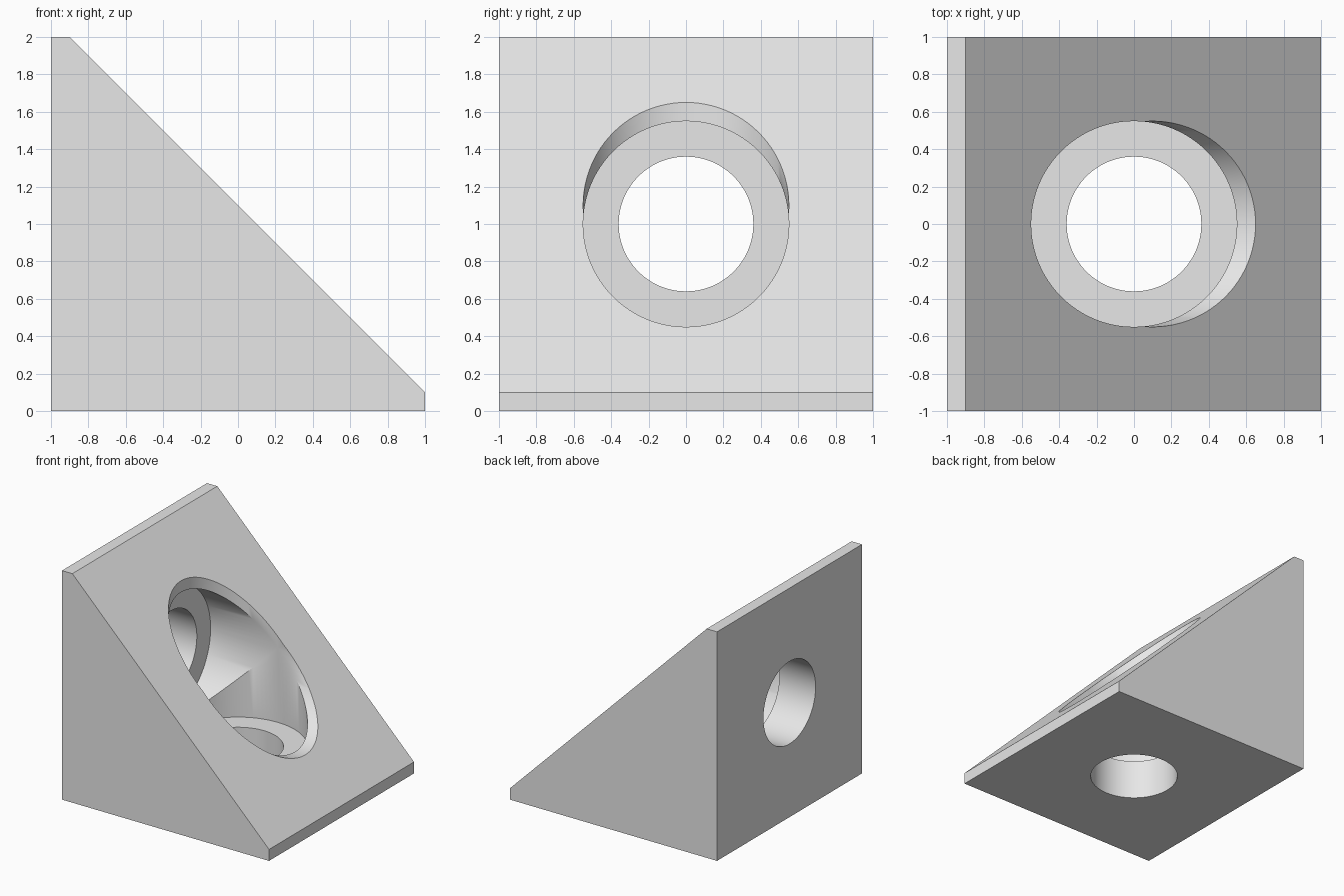
import bpy, bmesh
from math import sin, cos, pi, radians

cube = bpy.data.objects.get("Cube")
if cube:
    bpy.data.objects.remove(cube, do_unlink=True)

GREY = (0.8, 0.8, 0.8, 1.0)
SEGMENTS = 96

grey = bpy.data.materials.new("plain grey")
grey.use_nodes = True
grey.diffuse_color = GREY
grey.node_tree.nodes["Principled BSDF"].inputs["Base Color"].default_value = GREY


def add_object(name, bm):
    bmesh.ops.recalc_face_normals(bm, faces=bm.faces)
    mesh = bpy.data.meshes.new(name)
    bm.to_mesh(mesh)
    bm.free()
    mesh.materials.append(grey)
    obj = bpy.data.objects.new(name, mesh)
    bpy.context.collection.objects.link(obj)
    return obj


def wedge(name, profile):
    """Side profile in x and z, extruded across the full depth."""
    bm = bmesh.new()
    face = bm.faces.new([bm.verts.new((x, -1, z)) for x, z in profile])
    grown = bmesh.ops.extrude_face_region(bm, geom=[face])["geom"]
    moved = [v for v in grown if isinstance(v, bmesh.types.BMVert)]
    bmesh.ops.translate(bm, verts=moved, vec=(0, 2, 0))
    return add_object(name, bm)


def stepped_cutter(name, place):
    """Bolt hole with a wide counterbore; place maps (across, y, along) to space."""
    bm = bmesh.new()
    rings = []
    for radius, along in ((0.36, -1.1), (0.36, -0.65), (0.55, -0.65), (0.55, 1.4)):
        angles = [2 * pi * i / SEGMENTS for i in range(SEGMENTS)]
        rings.append([bm.verts.new(place(radius * cos(a), radius * sin(a), along))
                      for a in angles])
    for low, high in zip(rings, rings[1:]):
        for i in range(SEGMENTS):
            j = (i + 1) % SEGMENTS
            bm.faces.new((low[i], low[j], high[j], high[i]))
    bm.faces.new(rings[0])
    bm.faces.new(rings[-1])
    obj = add_object(name, bm)
    obj.hide_render = True
    return obj


# Corner bracket body with blunt ends on the slope
bracket = wedge("corner_bracket",
                [(-1, 0), (1, 0), (1, 0.1), (-0.9, 2), (-1, 2)])

# Counterbored holes through the base and the upright face
cutters = [
    stepped_cutter("base_hole_cutter", lambda a, y, h: (a, y, h + 1)),
    stepped_cutter("upright_hole_cutter", lambda a, y, h: (h, y, a + 1)),
]

bpy.ops.object.select_all(action='DESELECT')
bracket.select_set(True)
bpy.context.view_layer.objects.active = bracket
for cutter in cutters:
    mod = bracket.modifiers.new(cutter.name, 'BOOLEAN')
    mod.operation = 'DIFFERENCE'
    mod.solver = 'EXACT'
    mod.object = cutter
    bpy.ops.object.modifier_apply(modifier=mod.name)
for cutter in cutters:
    bpy.data.objects.remove(cutter, do_unlink=True)

# Smooth bores, crisp edges
bpy.ops.object.shade_smooth_by_angle(angle=radians(30))
